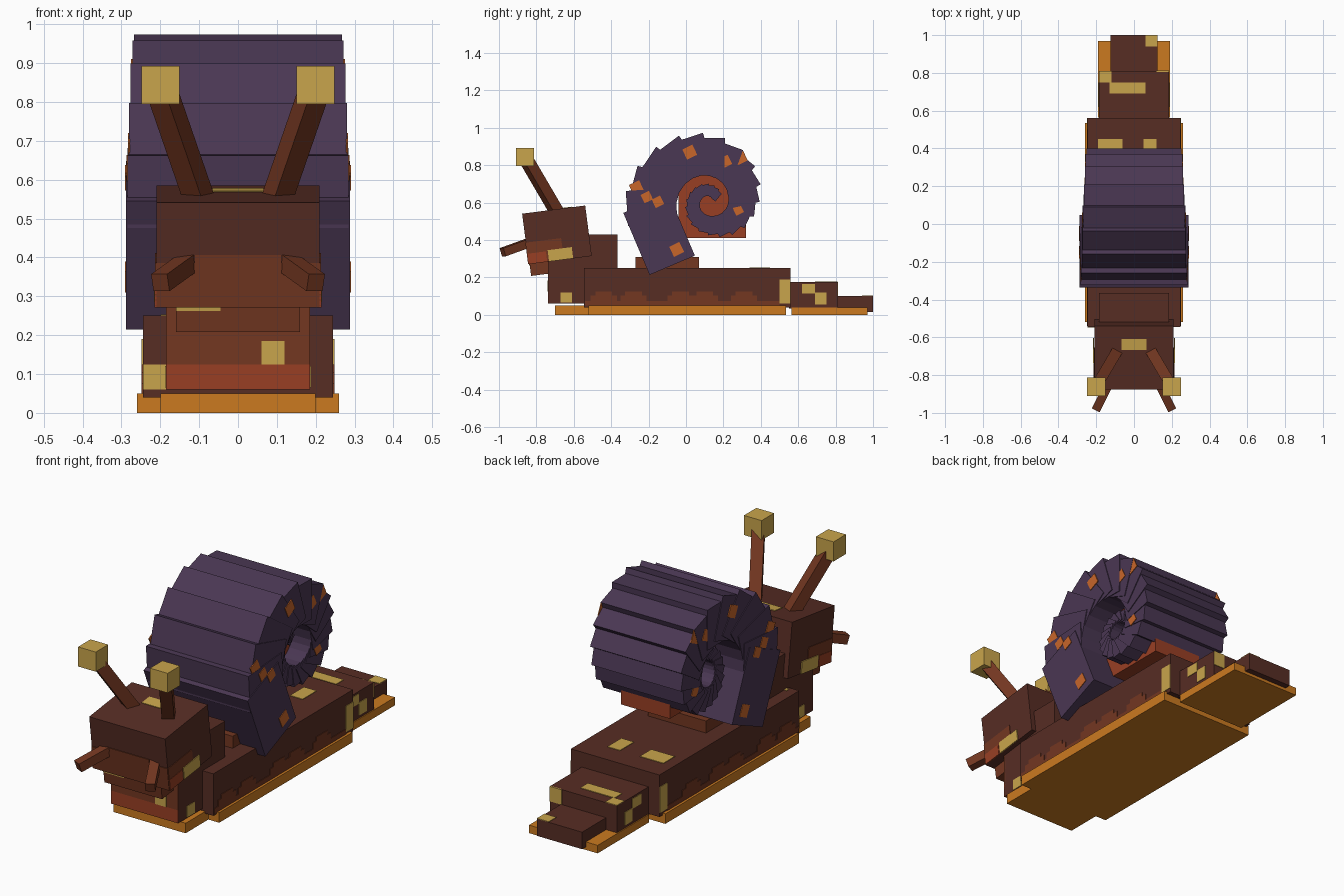
import bpy, bmesh, math
from mathutils import Matrix, Vector

if "Cube" in bpy.data.objects:
    bpy.data.objects.remove(bpy.data.objects["Cube"])


def make_material(name, hex_code):
    rgb = [int(hex_code[i:i + 2], 16) / 255 for i in (0, 2, 4)]
    color = [((c + 0.055) / 1.055) ** 2.4 for c in rgb] + [1]
    m = bpy.data.materials.new(name)
    m.use_nodes = True
    m.diffuse_color = color
    m.node_tree.nodes["Principled BSDF"].inputs["Base Color"].default_value = color
    return m


DARK = make_material("dark brown", "572d24")
MID = make_material("mid brown", "733721")
RUST = make_material("rust", "993f24")
YELLOW = make_material("yellow", "c9a54c")
ORANGE = make_material("foot orange", "cb7a20")
PURPLE = make_material("shell purple", "4a3753")
SPOT = make_material("spot orange", "c8662a")


def add_box(bm, size, matrix):
    bmesh.ops.create_cube(bm, size=1, matrix=matrix @ Matrix.Diagonal((*size, 1)))


def finish(name, bm, mat):
    bmesh.ops.recalc_face_normals(bm, faces=bm.faces)
    mesh = bpy.data.meshes.new(name)
    bm.to_mesh(mesh)
    bm.free()
    mesh.materials.append(mat)
    ob = bpy.data.objects.new(name, mesh)
    bpy.context.collection.objects.link(ob)
    return ob


def box(name, mat, x, y, z, frame=Matrix.Identity(4)):
    """Box from (low, high) ranges, optionally in a tilted frame."""
    bm = bmesh.new()
    size = [r[1] - r[0] for r in (x, y, z)]
    mid = [(r[1] + r[0]) / 2 for r in (x, y, z)]
    add_box(bm, size, frame @ Matrix.Translation(mid))
    return finish(name, bm, mat)


def sym(h):
    return (-h, h)


def side_plates(name, mat, half, y, z, frame=Matrix.Identity(4)):
    """Thin painted plates on both flanks of a part."""
    for side, s in (("left", 1), ("right", -1)):
        x = sorted((s * (half - 0.002), s * (half + 0.003)))
        box(f"{side}_{name}", mat, x, y, z, frame)


def rod(name, mat, start, end, width):
    a, b = Vector(start), Vector(end)
    bm = bmesh.new()
    turn = (b - a).to_track_quat('Z', 'Y').to_matrix().to_4x4()
    add_box(bm, (width, width, (b - a).length), Matrix.Translation((a + b) / 2) @ turn)
    return finish(name, bm, mat)


# Foot
box("foot_middle", ORANGE, sym(0.26), (-0.52, 0.535), (0, 0.05))
box("foot_front", ORANGE, sym(0.2), (-0.7, -0.52), (0, 0.05))
box("foot_tail", ORANGE, sym(0.19), (0.565, 0.97), (0, 0.04))

# Body, neck and stepped tail
box("body", DARK, sym(0.245), (-0.545, 0.56), (0.04, 0.25))
box("neck", DARK, sym(0.185), (-0.735, -0.365), (0.06, 0.43))
box("tail_base", DARK, sym(0.185), (0.55, 0.81), (0.035, 0.175))
box("tail_tip", DARK, sym(0.125), (0.8, 1.0), (0.015, 0.1))
box("saddle", MID, sym(0.16), (-0.27, 0.07), (0.24, 0.31))
box("shell_core", RUST, sym(0.135), (-0.04, 0.32), (0.41, 0.75))

# Painted lower edge and scallops on the body
side_plates("body_edge", MID, 0.245, (-0.54, 0.5), (0.05, 0.075))
for i, y in enumerate((-0.44, -0.28, -0.03, 0.1, 0.31)):
    side_plates(f"scallop_low_{i}", MID, 0.245, (y - 0.07, y + 0.07), (0.075, 0.105))
    side_plates(f"scallop_high_{i}", MID, 0.245, (y - 0.045, y + 0.045), (0.105, 0.125))
box("neck_front_paint", MID, sym(0.185), (-0.738, -0.73), (0.125, 0.3))
box("neck_front_rust", RUST, sym(0.185), (-0.738, -0.73), (0.06, 0.125))
box("neck_front_patch", YELLOW, (0.06, 0.12), (-0.741, -0.73), (0.125, 0.185))
box("body_front_patch", YELLOW, (-0.245, -0.185), (-0.548, -0.54), (0.06, 0.125))

# Yellow patches on flanks
side_plates("neck_patch", YELLOW, 0.185, (-0.67, -0.61), (0.065, 0.12))
side_plates("body_patch", YELLOW, 0.245, (0.5, 0.56), (0.06, 0.19))
side_plates("tail_patch_high", YELLOW, 0.185, (0.62, 0.69), (0.115, 0.165))
side_plates("tail_patch_low", YELLOW, 0.185, (0.69, 0.75), (0.055, 0.12))
box("tail_back_patch", YELLOW, (0.12, 0.185), (0.805, 0.813), (0.1, 0.175))

# Yellow patches on top
for i, (x, y, z) in enumerate((
        ((-0.19, -0.06), (0.36, 0.45), 0.25), ((0.05, 0.12), (0.34, 0.45), 0.25),
        ((-0.13, 0.06), (0.69, 0.75), 0.175), ((-0.185, -0.12), (0.75, 0.81), 0.175),
        ((0.06, 0.125), (0.94, 1.0), 0.1), ((-0.2, -0.05), (-0.53, -0.51), 0.25))):
    box(f"top_patch_{i}", YELLOW, x, y, (z - 0.002, z + 0.003))

# Head, built in a frame tipped forward
HEAD = Matrix.Translation((0, -0.69, 0.428)) @ Matrix.Rotation(math.radians(7.4), 4, 'X')
box("head", DARK, sym(0.21), sym(0.17), sym(0.136), HEAD)
box("chin", MID, sym(0.16), (-0.165, -0.02), (-0.2, -0.08), HEAD)
box("head_front_paint", MID, sym(0.21), (-0.173, -0.165), (-0.136, -0.02), HEAD)
box("head_front_rise", MID, sym(0.11), (-0.173, -0.165), (-0.02, 0.0), HEAD)
side_plates("head_paint", MID, 0.21, (-0.17, 0.02), (-0.136, -0.02), HEAD)
side_plates("head_rust", RUST, 0.212, (-0.17, -0.07), (-0.136, -0.08), HEAD)
side_plates("cheek_patch", YELLOW, 0.213, (-0.06, 0.07), (-0.136, -0.075), HEAD)
box("head_top_patch", YELLOW, sym(0.065), (0.04, 0.1), (0.134, 0.139), HEAD)
box("chin_patch", YELLOW, (-0.16, -0.045), (-0.168, -0.16), (-0.145, -0.085), HEAD)

# Eye stalks, eyes and feelers
for side, s in (("left", 1), ("right", -1)):
    rod(f"{side}_eye_stalk", MID, (s * 0.1, -0.69, 0.55), (s * 0.2, -0.86, 0.84), 0.058)
    rod(f"{side}_feeler", MID, (s * 0.11, -0.8, 0.4), (s * 0.2, -0.98, 0.335), 0.046)
    x = sorted((s * 0.15, s * 0.248))
    box(f"{side}_eye", YELLOW, x, (-0.91, -0.812), (0.795, 0.893))

# Spiral shell: overlapping tangent slabs that shrink towards the centre
CY, CZ = 0.13, 0.6
OUTER = (0.46, 0.365, 0.26, 0.175, 0.13, 0.1, 0.06)
INNER = (0.19, 0.155, 0.103, 0.075, 0.06, 0.04, 0.01)


def at(table, k):
    k = min(max(k, 0), len(table) - 1.001)
    i = int(k)
    return table[i] + (table[i + 1] - table[i]) * (k - i)


slabs = []  # (half width, radial depth, length, matrix)
mouth = Matrix.Translation((0, -0.144, 0.431)) @ Matrix.Rotation(math.radians(23), 4, 'X')
slabs.append((0.288, 0.263, 0.36, mouth))
for i in range(27):
    lead = 172 - 19 * i
    mid = math.radians(lead + 12)
    k = (180 - lead) / 90
    r_out, r_in = at(OUTER, k), at(INNER, k)
    centre = (r_out * math.cos(math.radians(12)) + r_in) / 2
    place = Matrix.Translation((0, CY + centre * math.cos(mid), CZ + centre * math.sin(mid)))
    length = 2 * r_out * math.sin(math.radians(12))
    slabs.append((0.284 - 0.004 * i, r_out - r_in, length,
                  place @ Matrix.Rotation(mid, 4, 'X')))

bm = bmesh.new()
for half, depth, length, matrix in slabs:
    add_box(bm, (2 * half, depth, length), matrix)
finish("spiral_shell", bm, PURPLE)


def shell_half(y, z):
    """Half width of the widest slab under a point on the shell's flank."""
    widths = [0.2]
    for half, depth, length, matrix in slabs:
        p = matrix.inverted() @ Vector((0, y, z))
        if abs(p.y) <= depth / 2 and abs(p.z) <= length / 2:
            widths.append(half)
    return max(widths)


# Orange spots on both flanks of the shell
spots = ((0.02, 0.87, 0.06), (0.21, 0.82, 0.055), (0.29, 0.84, 0.06), (-0.265, 0.68, 0.06),
         (-0.21, 0.63, 0.05), (-0.15, 0.605, 0.05), (-0.05, 0.35, 0.06), (0.28, 0.56, 0.045))
for i, (y, z, size) in enumerate(spots):
    tilt = Matrix.Translation((0, y, z)) @ Matrix.Rotation(0.45, 4, 'X')
    side_plates(f"shell_spot_{i}", SPOT, shell_half(y, z), sym(size / 2), sym(size / 2), tilt)
